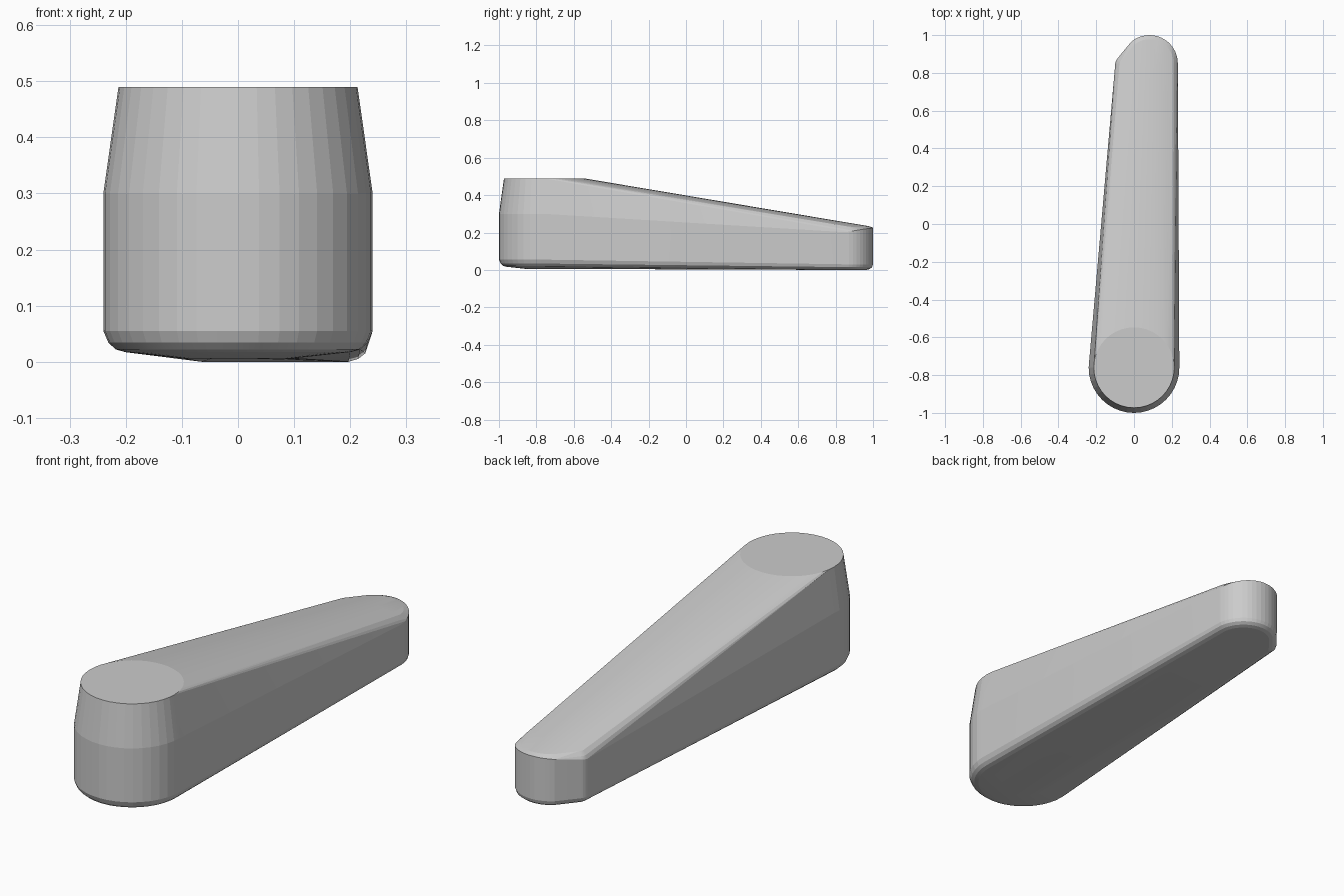
import bpy, bmesh
from math import cos, sin, radians, pi

if "Cube" in bpy.data.objects:
    bpy.data.objects.remove(bpy.data.objects["Cube"])

points = []


def arc(cx, cy, r, a0, a1, n, zf):
    """Add points along an arc; zf gives the height at x, y."""
    for i in range(n + 1):
        a = radians(a0 + (a1 - a0) * i / n)
        x, y = cx + r * cos(a), cy + r * sin(a)
        points.append((x, y, zf(x, y)))


def tip(inset, zf):
    """Rounded end of the arm with its chamfered left corner."""
    arc(0.082, 0.85, 0.15 - inset, 0, 130, 16, zf)
    arc(-0.04, 0.84, 0.06 - inset, 140, 180, 4, zf)


def crown(x, y):
    """Sloping, slightly domed upper face of the arm."""
    return 0.49 - 0.168 * (y + 0.547) - 1.0 * (x - 0.067) ** 2


# Round hub: domed underside, rounded lower edge, straight wall, tapered top
for r, z in ((0.1, 0.006), (0.2, 0.017), (0.218, 0.022), (0.231, 0.034),
             (0.24, 0.055), (0.24, 0.30), (0.213, 0.49)):
    arc(0, -0.76, r, 0, 360 - 9, 39, lambda x, y, z=z: z)

# Arm tip: rounded lower edge, wall, rounded upper edge
for inset, z in ((0.035, 0.0), (0.018, 0.005), (0.005, 0.015), (0.0, 0.03)):
    tip(inset, lambda x, y, z=z: z)
tip(0.0, lambda x, y: 0.2 + 0.026 * max(0, (y - 0.84) / 0.16))
tip(0.007, lambda x, y: crown(x, y) - 0.012)
tip(0.022, crown)

# Crowned section across the arm just before the tip
for i in range(13):
    x = -0.078 + 0.288 * i / 12
    points.append((x, 0.84, crown(x, 0.84)))

# Lever handle skin stretched over the hub and tip sections
bm = bmesh.new()
for p in points:
    bm.verts.new(p)
bmesh.ops.remove_doubles(bm, verts=bm.verts[:], dist=0.0005)
res = bmesh.ops.convex_hull(bm, input=bm.verts[:])
loose = [v for v in bm.verts if not v.link_faces]
bmesh.ops.delete(bm, geom=loose, context='VERTS')
bmesh.ops.dissolve_limit(bm, angle_limit=radians(0.3),
                         verts=bm.verts[:], edges=bm.edges[:])
bmesh.ops.recalc_face_normals(bm, faces=bm.faces[:])
mesh = bpy.data.meshes.new("lever_handle")
bm.to_mesh(mesh)
bm.free()
handle = bpy.data.objects.new("lever_handle", mesh)
bpy.context.collection.objects.link(handle)
bpy.context.view_layer.objects.active = handle
handle.select_set(True)
bpy.ops.object.shade_smooth_by_angle(angle=radians(7))
